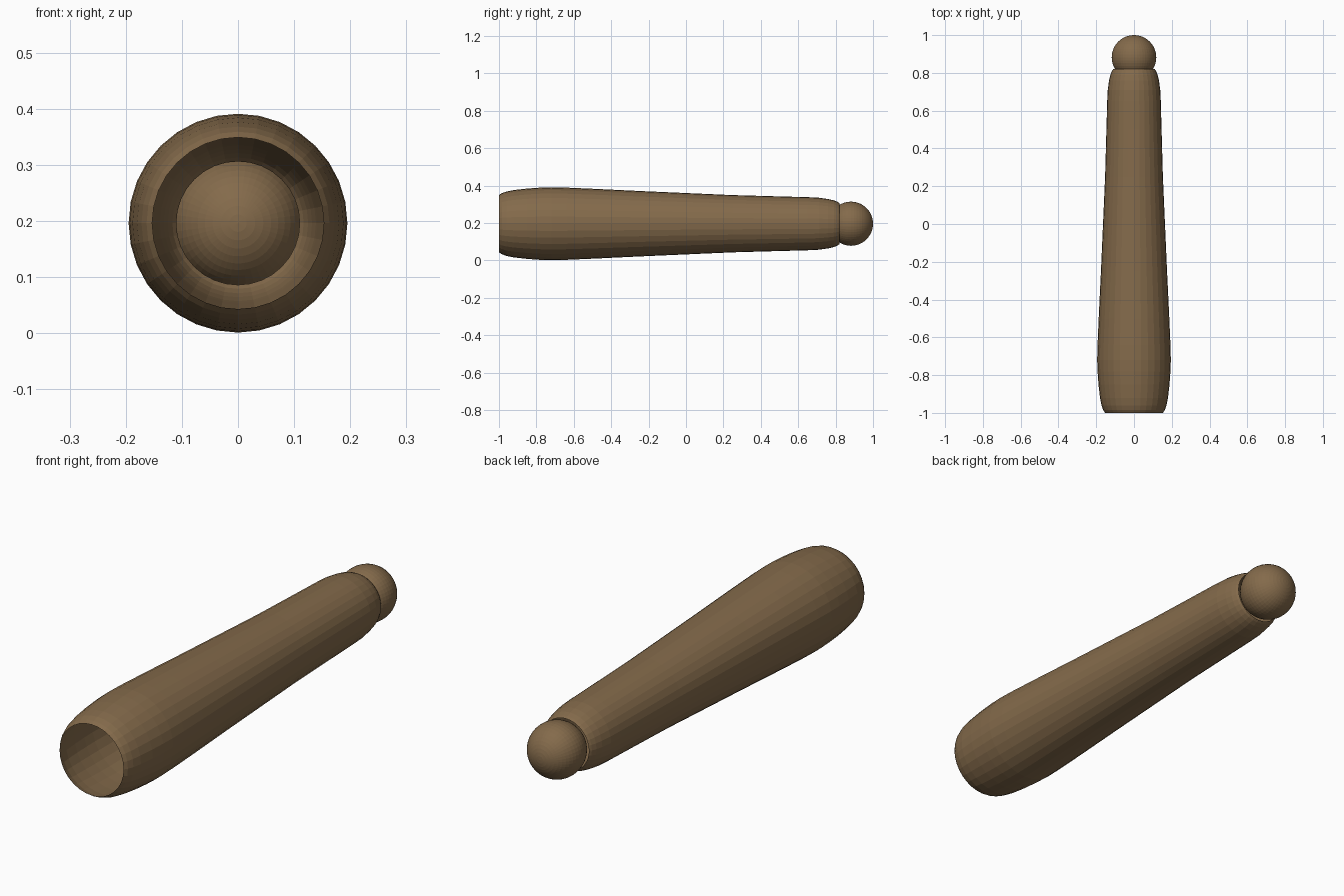
import bpy, bmesh, math
from mathutils import Matrix

if "Cube" in bpy.data.objects:
    bpy.data.objects.remove(bpy.data.objects["Cube"])

ZC = 0.196   # height of the long axis
SIDES = 32

wood = bpy.data.materials.new("brown_wood")
wood.diffuse_color = (0.23, 0.145, 0.07, 1)
wood.use_nodes = True
wood.node_tree.nodes["Principled BSDF"].inputs["Base Color"].default_value = wood.diffuse_color


def finish(name, bm):
    mesh = bpy.data.meshes.new(name)
    bm.to_mesh(mesh)
    bm.free()
    mesh.materials.append(wood)
    obj = bpy.data.objects.new(name, mesh)
    bpy.context.collection.objects.link(obj)
    return obj


# Tapered open tube: (y, radius) rings from the wide front to the narrow back
profile = [(-1.0, 0.153), (-0.985, 0.163), (-0.96, 0.172), (-0.92, 0.180),
           (-0.85, 0.188), (-0.78, 0.193), (-0.72, 0.195), (-0.64, 0.193),
           (-0.5, 0.187), (-0.25, 0.175), (0.0, 0.164), (0.25, 0.153),
           (0.5, 0.146), (0.65, 0.142), (0.71, 0.139), (0.76, 0.132),
           (0.79, 0.125), (0.81, 0.117), (0.82, 0.110)]
bm = bmesh.new()
rings = []
for y, r in profile:
    angles = [2 * math.pi * i / SIDES for i in range(SIDES)]
    rings.append([bm.verts.new((r * math.sin(a), y, ZC + r * math.cos(a))) for a in angles])
for a, b in zip(rings, rings[1:]):
    for i in range(SIDES):
        j = (i + 1) % SIDES
        bm.faces.new((a[i], b[i], b[j], a[j]))
bmesh.ops.recalc_face_normals(bm, faces=bm.faces)
finish("tapered_sleeve", bm)

# Ball plugging the narrow end
bm = bmesh.new()
place = Matrix.Translation((0, 0.882, ZC)) @ Matrix.Rotation(math.pi / 2, 4, 'X')
bmesh.ops.create_uvsphere(bm, u_segments=48, v_segments=24, radius=0.118, matrix=place)
finish("end_ball", bm)
